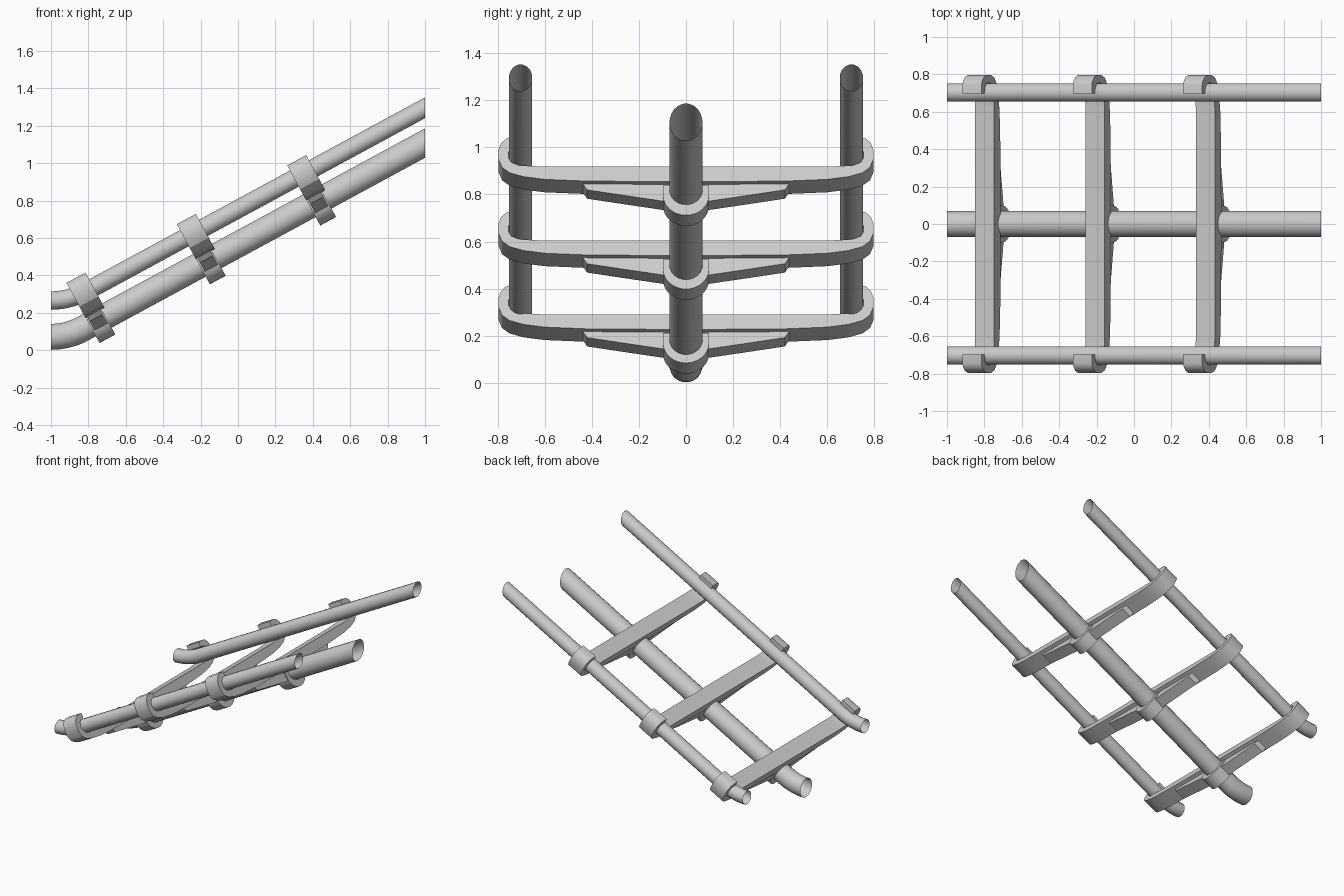
import bpy, bmesh, math
from mathutils import Vector

if "Cube" in bpy.data.objects:
    bpy.data.objects.remove(bpy.data.objects["Cube"])

SLOPE = 0.542
ANG = math.atan(SLOPE)
C, S = math.cos(ANG), math.sin(ANG)
TIE_STEP = Vector((-0.59, 0, -0.314))


def make_object(name, verts, faces, angle=30):
    me = bpy.data.meshes.new(name)
    me.from_pydata(verts, [], faces)
    bm = bmesh.new()
    bm.from_mesh(me)
    bmesh.ops.recalc_face_normals(bm, faces=bm.faces)
    bm.to_mesh(me)
    bm.free()
    ob = bpy.data.objects.new(name, me)
    bpy.context.collection.objects.link(ob)
    bpy.ops.object.select_all(action='DESELECT')
    ob.select_set(True)
    bpy.context.view_layer.objects.active = ob
    bpy.ops.object.shade_smooth_by_angle(angle=math.radians(angle))
    return ob


def tube(name, y, r, z0, z1, sides=20):
    """Open tube: level at x = -1, short upward bend, then a straight climb."""
    d = 2 * (2 - (z1 - z0) / SLOPE)          # length of the bend in x
    xs = [d * i / 6 for i in range(7)] + [2.0]
    verts, faces = [], []
    for t in xs:
        b = min(t, d)
        slope = SLOPE * b / d
        z = z0 + SLOPE * b * b / (2 * d) + SLOPE * (t - b)
        k = math.sqrt(1 + slope * slope)     # vertical cut through a sloped tube
        for j in range(sides):
            a = 2 * math.pi * (j + 0.5) / sides
            verts.append((t - 1, y + r * math.cos(a), z + r * k * math.sin(a)))
    for i in range(len(xs) - 1):
        for j in range(sides):
            p, q = i * sides + j, i * sides + (j + 1) % sides
            faces.append((p, q, q + sides, p + sides))
    return make_object(name, verts, faces)


def slab(name, half, u0, u1, shift):
    """Mirror a half profile (y, n) and extrude it along the climbing direction."""
    prof = half + [(-y, n) for y, n in reversed(half) if y > 1e-6]
    m = len(prof)
    verts = [Vector((u * C - n * S, y, u * S + n * C)) + shift
             for u in (u0, u1) for y, n in prof]
    faces = [tuple(range(m)), tuple(range(m, 2 * m))]
    faces += [(i, (i + 1) % m, m + (i + 1) % m, m + i) for i in range(m)]
    return make_object(name, verts, faces)


# rails and central spine
tube("spine_tube", 0, 0.07, 0.071, 1.107)
for side, y in (("left", 0.703), ("right", -0.703)):
    tube("rail_" + side, y, 0.05, 0.265, 1.296, 16)

# crosstie band with hooks curling around the outside of each rail
band = [(0, .528), (.43, .532), (.60, .540), (.69, .553), (.75, .572), (.782, .598),
        (.796, .635), (.796, .685), (.785, .716), (.765, .736), (.745, .743), (.697, .743),
        (.697, .708), (.73, .704), (.748, .69), (.755, .67), (.755, .645), (.742, .622),
        (.71, .608), (.62, .602), (0, .602)]
# tapered stiffener plate under the band
plate = [(0, .442), (.10, .449), (.25, .474), (.42, .503), (.44, .535)]
# rounded saddle under the spine
saddle = [(.098 * math.sin(a), .474 - .098 * math.cos(a))
          for a in (math.pi / 2 * i / 8 for i in range(9))] + [(.098, .52)]

for i in range(3):
    off = TIE_STEP * i
    slab(f"crosstie_band_{i + 1}", band, .702, .8175, off)
    slab(f"crosstie_plate_{i + 1}", plate, .713, .792, off)
    slab(f"spine_saddle_{i + 1}", saddle, .704, .800, off)
